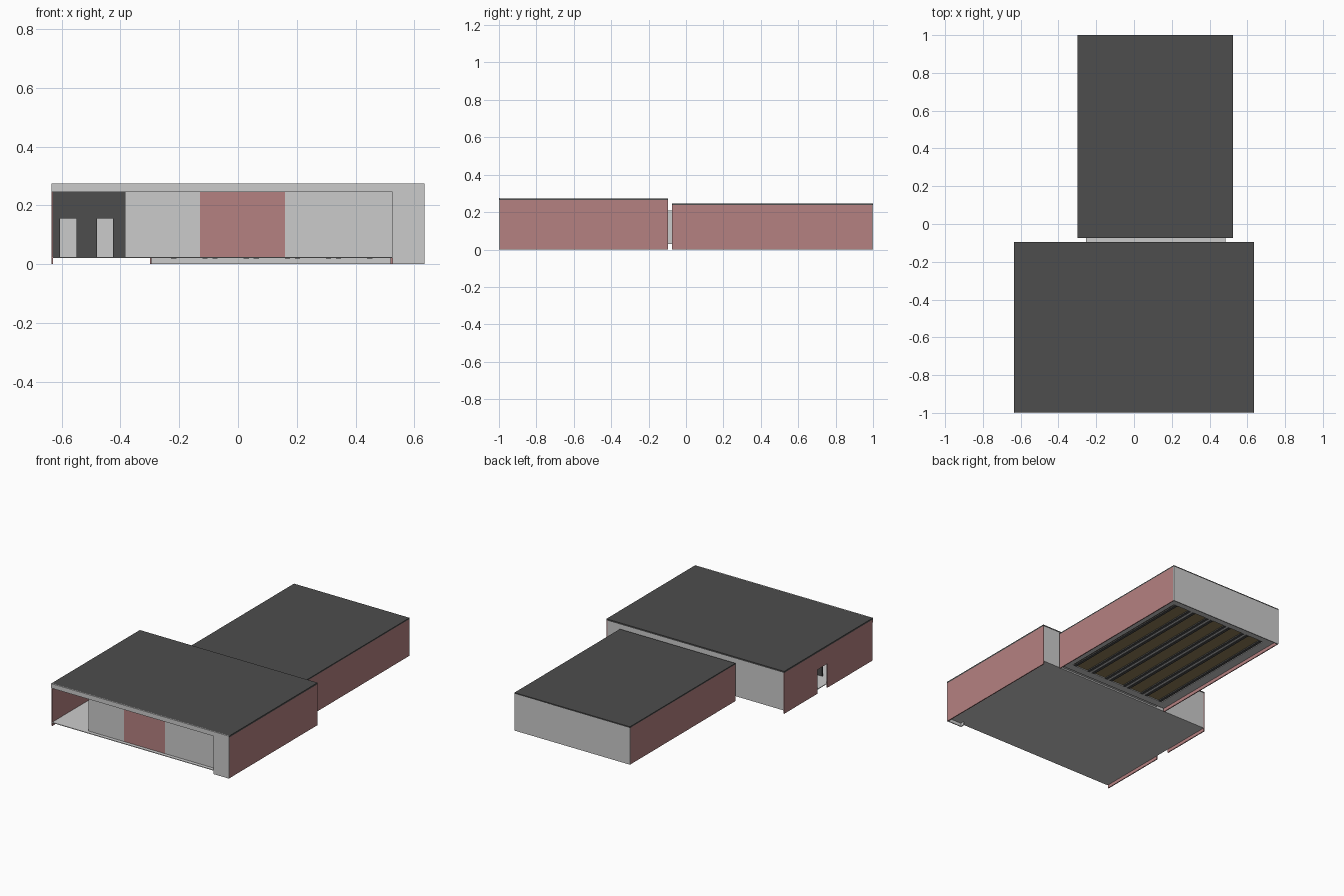
import bpy

if "Cube" in bpy.data.objects:
    bpy.data.objects.remove(bpy.data.objects["Cube"])


def material(name, r, g, b):
    m = bpy.data.materials.new(name)
    m.diffuse_color = (r, g, b, 1)
    m.use_nodes = True
    m.node_tree.nodes["Principled BSDF"].inputs["Base Color"].default_value = m.diffuse_color
    return m


RED = material("red_wall", 0.46, 0.22, 0.22)
DARK = material("dark_roofing", 0.075, 0.075, 0.075)
TAN = material("tan_boards", 0.28, 0.21, 0.10)


def box(name, x, y, z, mat=None):
    """Box given by its (min, max) range on each axis."""
    bpy.ops.mesh.primitive_cube_add(
        size=1, location=[(a + b) / 2 for a, b in (x, y, z)])
    o = bpy.context.object
    o.name = name
    o.scale = [b - a for a, b in (x, y, z)]
    bpy.ops.object.transform_apply(location=False, rotation=False, scale=True)
    if mat:
        o.data.materials.append(mat)
    return o


def wall(name, axis, pos, span, z, mat=None, doors=(), door_top=0.155, t=0.006):
    """Thin wall along an axis, starting at pos, with full-depth door gaps."""
    def piece(label, run, height):
        across = (pos, pos + t)
        x, y = (run, across) if axis == 'x' else (across, run)
        box(label, x, y, height, mat)
    start = span[0]
    for a, b in doors:
        piece(name, (start, a), z)
        piece(name + "_lintel", (a, b), (door_top, z[1]))
        start = b
    piece(name, (start, span[1]), z)


T = 0.006
FLOOR = 0.025

# Front hall: shell
X0, X1, Y0, Y1, TOP = -0.635, 0.635, -1.0, -0.095, 0.272
box("front_roof", (X0, X1), (Y0, Y1), (TOP - 0.008, TOP + 0.002), DARK)
box("front_floor", (X0 + T, X1 - T), (Y0 + 0.002, Y1 - T), (0.021, FLOOR))
wall("front_hall_right_wall", 'y', X1 - T, (Y0 + T, Y1), (0, TOP - 0.008), RED)
wall("front_hall_left_wall", 'y', X0, (Y0 + T, Y1), (0, TOP - 0.008), RED,
     doors=[(-0.537, -0.435)])
wall("front_hall_back_wall", 'x', Y1 - T, (X0 + T, X1 - T), (0.021, TOP - 0.008))

# Front hall: facade with fascia, corner pier and infill panels
box("fascia", (X0, X1), (Y0 - 0.0005, Y0 + T), (0.245, TOP + 0.0025))
box("corner_pier", (0.525, X1), (Y0, Y0 + T), (0, 0.245))
box("pier_return", (0.525, 0.531), (Y0 + T, -0.97), (0.0, 0.264))
box("porch_ceiling", (X0 + T, 0.525), (Y0 + T, -0.61), (0.25, 0.254))
for i, (a, b, m) in enumerate([(-0.385, -0.26, None), (-0.26, -0.13, None),
                               (-0.13, 0.16, RED), (0.16, 0.525, None)]):
    box("facade_panel_%d" % i, (a, b), (-0.975, -0.969), (FLOOR, 0.25), m)

# Entrance porch: dark back wall with two doorways, side wall
wall("porch_back_wall", 'x', -0.61, (X0 + T, -0.385), (FLOOR, 0.264), DARK,
     doors=[(-0.605, -0.55), (-0.48, -0.425)])
wall("porch_side_wall", 'y', -0.385, (-0.969, -0.604), (FLOOR, 0.264))

# Neck joining the two halls
box("connecting_neck", (-0.255, 0.485), (Y1 - 0.002, -0.07), (0.03, 0.21))

# Rear hall: shell
RX0, RX1, RY0, RY1, RTOP = -0.3, 0.525, -0.075, 1.0, 0.245
box("rear_roof", (RX0, RX1), (RY0, RY1), (RTOP - 0.008, RTOP), DARK)
wall("rear_hall_right_wall", 'y', RX1 - T, (RY0, RY1 - T), (0, RTOP - 0.008), RED)
wall("rear_hall_left_wall", 'y', RX0, (RY0, RY1 - T), (0, RTOP - 0.008), RED)
wall("rear_hall_back_wall", 'x', RY1 - T, (RX0, RX1), (0, RTOP - 0.002))
wall("rear_hall_front_wall", 'x', RY0, (RX0 + T, RX1 - T), (FLOOR, RTOP - 0.008))

# Rear hall: raised floor with grey border, tan boards and dark joists
A0, A1, B0, B1 = -0.235, 0.465, -0.02, 0.93
BZ = (0.022, 0.03)
box("floor_border_left", (RX0 + T, A0), (RY0 + T, RY1 - T), BZ)
box("floor_border_right", (A1, RX1 - T), (RY0 + T, RY1 - T), BZ)
box("floor_border_front", (A0, A1), (RY0 + T, B0), BZ)
box("floor_border_back", (A0, A1), (B1, RY1 - T), BZ)
box("floor_boards", (A0, A1), (B0, B1), (0.027, 0.031), TAN)
pitch = (A1 - A0) / 5
for i in range(6):
    c = A0 + i * pitch
    for s in (-1, 1):
        if A0 < c + s * 0.017 < A1:
            box("floor_joist", (c + s * 0.017 - 0.009, c + s * 0.017 + 0.009),
                (B0, B1), (0.019, 0.027), DARK)
    if 0 < i < 5:
        box("floor_duct", (c - 0.008, c + 0.008), (B0, B1), (0.022, 0.027))
